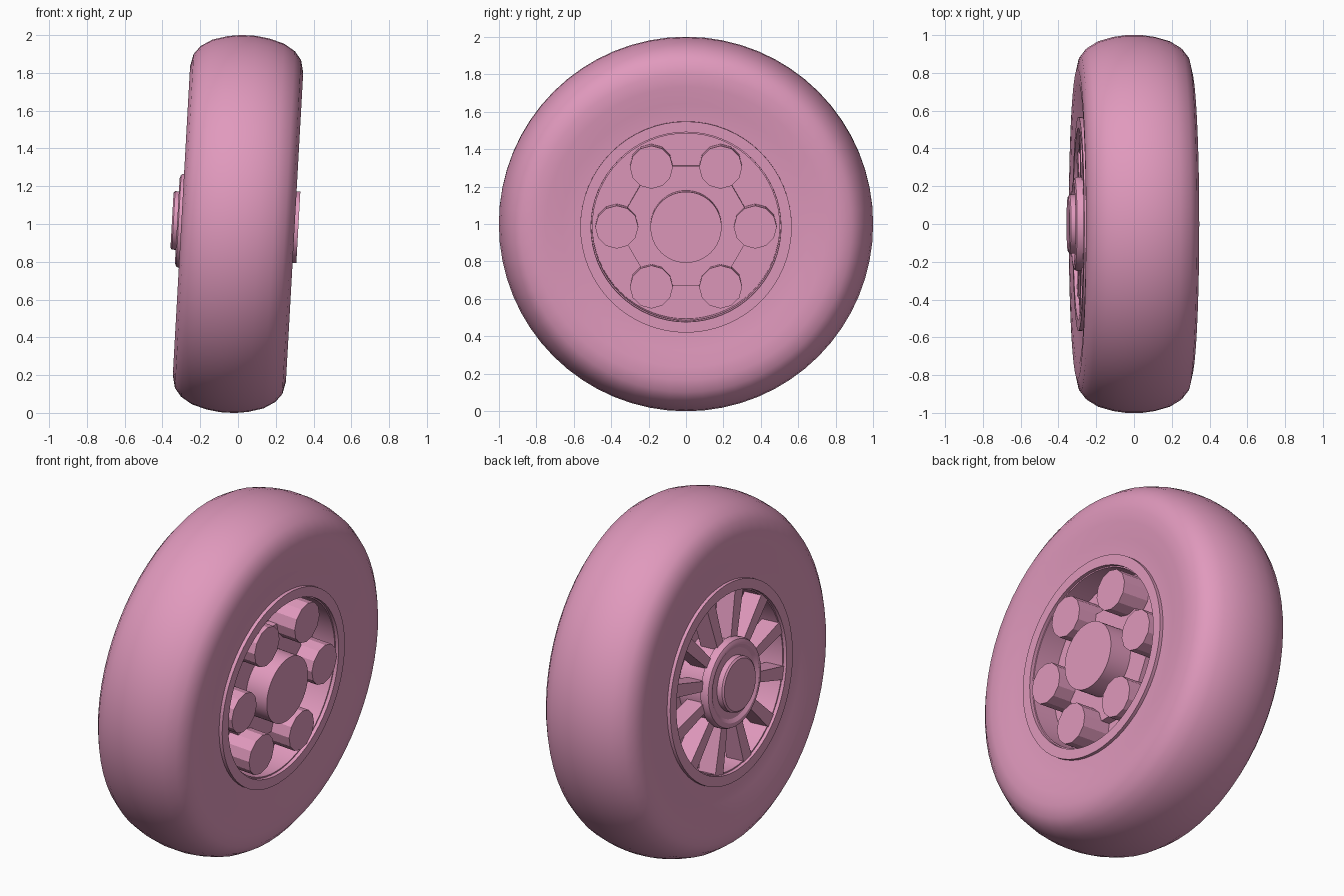
import bpy, bmesh
from math import radians, pi, cos, sin
from mathutils import Matrix, Vector

cube = bpy.data.objects.get("Cube")
if cube:
    bpy.data.objects.remove(cube, do_unlink=True)

pink = bpy.data.materials.new("rose pink")
pink.use_nodes = True
COLOUR = (0.75, 0.32, 0.51, 1)
pink.diffuse_color = COLOUR
pink.node_tree.nodes["Principled BSDF"].inputs["Base Color"].default_value = COLOUR

# Whole wheel leans slightly about y
LEAN = radians(3.2)


def finish(name, bm, angle=30):
    bmesh.ops.remove_doubles(bm, verts=bm.verts, dist=1e-5)
    bmesh.ops.recalc_face_normals(bm, faces=bm.faces)
    mesh = bpy.data.meshes.new(name)
    bm.to_mesh(mesh)
    bm.free()
    obj = bpy.data.objects.new(name, mesh)
    bpy.context.collection.objects.link(obj)
    mesh.materials.append(pink)
    obj.location.z = 1
    obj.rotation_euler.y = LEAN
    bpy.ops.object.select_all(action='DESELECT')
    obj.select_set(True)
    bpy.context.view_layer.objects.active = obj
    bpy.ops.object.shade_smooth_by_angle(angle=radians(angle))
    return obj


def lathe(name, profile, steps=64, closed=False, angle=30):
    """Turn (axial, radius) points about the x axle."""
    bm = bmesh.new()
    verts = [bm.verts.new((u, 0, r)) for u, r in profile]
    pairs = list(zip(verts, verts[1:]))
    if closed:
        pairs.append((verts[-1], verts[0]))
    edges = [bm.edges.new(p) for p in pairs]
    bmesh.ops.spin(bm, geom=verts + edges, cent=(0, 0, 0), axis=(1, 0, 0),
                   angle=2 * pi, steps=steps)
    return finish(name, bm, angle)


# Tyre: rounded symmetric section, dished toward the rim
half = [(0.275, 0.50), (0.275, 0.57), (0.285, 0.66), (0.297, 0.75), (0.30, 0.82),
        (0.285, 0.885), (0.25, 0.93), (0.19, 0.967), (0.11, 0.99), (0.04, 1.0)]
lathe("tyre", half + [(-u, r) for u, r in reversed(half)], closed=True, angle=45)

# Rim: one solid with a lip and a recess on each side
lathe("rim", [(-0.12, 0), (-0.12, 0.50), (-0.295, 0.508), (-0.295, 0.565),
              (0.295, 0.565), (0.295, 0.508), (0.13, 0.50), (0.13, 0)])

# Outer-face hub boss
lathe("hub_boss", [(0.12, 0), (0.12, 0.19), (0.32, 0.19), (0.32, 0)])

# Hexagonal plate carrying the lugs
plate = lathe("hexagon_plate", [(0.12, 0), (0.12, 0.37), (0.185, 0.37), (0.185, 0)], steps=6)
plate.data.transform(Matrix.Rotation(radians(30), 4, 'X'))

# Six twelve-sided lugs
bm = bmesh.new()
for k in range(6):
    a = k * pi / 3
    place = Matrix.Translation((0.215, 0.37 * cos(a), 0.37 * sin(a)))
    bmesh.ops.create_cone(bm, cap_ends=True, segments=12, radius1=0.115, radius2=0.115,
                          depth=0.17, matrix=place @ Matrix.Rotation(pi / 2, 4, 'Y'))
finish("lugs", bm, 20)

# Inner-face hub with a rounded edge, shallow dish and raised cap
lathe("inner_hub", [(-0.11, 0), (-0.11, 0.235), (-0.265, 0.235), (-0.27, 0.25),
                    (-0.30, 0.25), (-0.315, 0.243), (-0.322, 0.225), (-0.322, 0.215),
                    (-0.31, 0.195), (-0.31, 0)])
lathe("inner_cap", [(-0.30, 0), (-0.30, 0.155), (-0.342, 0.155), (-0.35, 0.145), (-0.35, 0)])

# Twelve radial spokes
bm = bmesh.new()
for k in range(12):
    turn = Matrix.Rotation(radians(15 + 30 * k), 4, 'X')
    spoke = bmesh.ops.create_cube(bm, size=1)["verts"]
    for v in spoke:
        outer = v.co.z > 0
        width = 0.075 if outer else 0.055
        v.co = turn @ Vector((-0.225 + v.co.x * 0.11, v.co.y * width, 0.505 if outer else 0.22))
finish("spokes", bm, 20)
